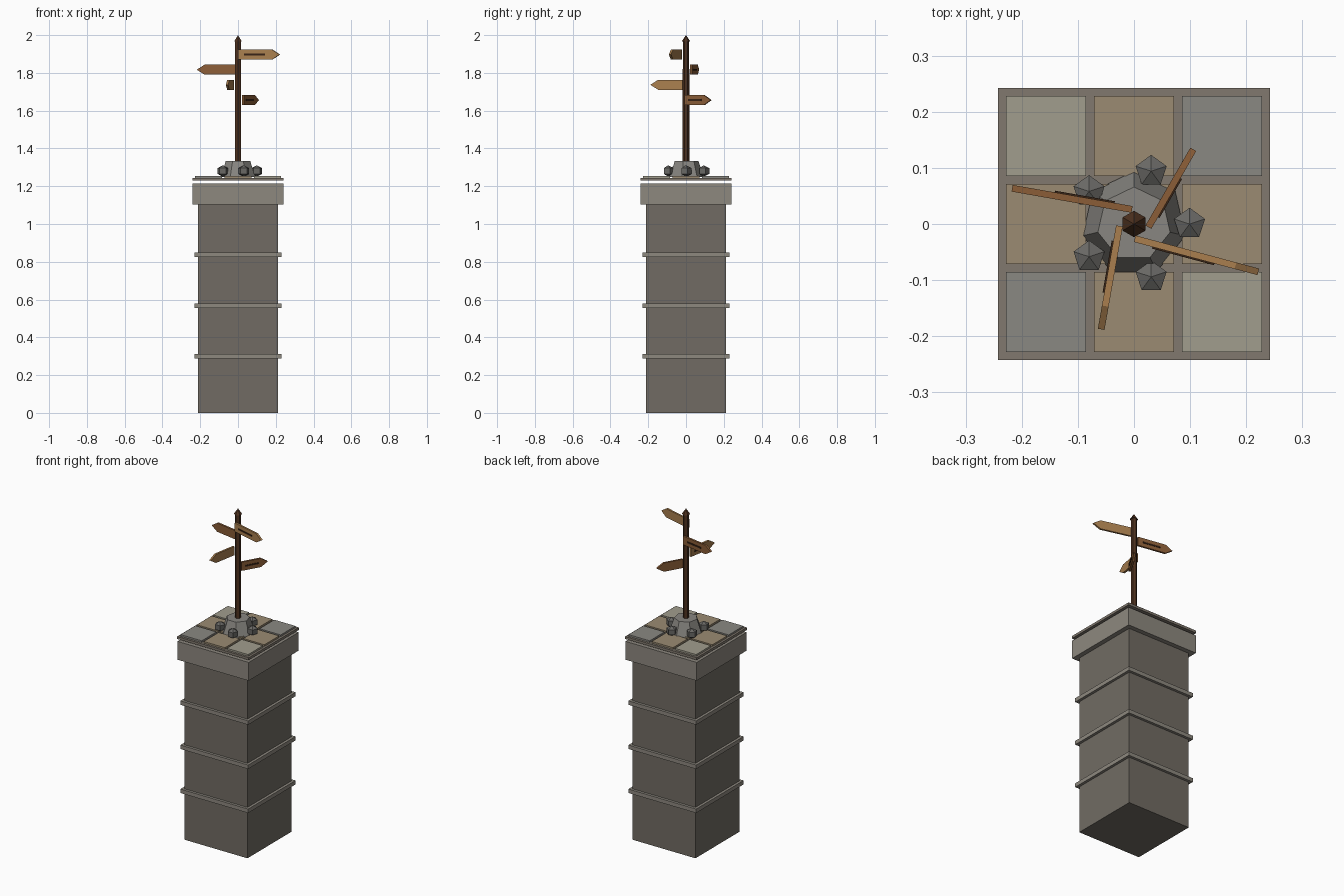
import bpy, bmesh
from math import radians, cos, sin, pi
from mathutils import Matrix

if "Cube" in bpy.data.objects:
    bpy.data.objects.remove(bpy.data.objects["Cube"])

def material(name, r, g, b):
    m = bpy.data.materials.new(name)
    m.diffuse_color = tuple((c / 255) ** 2.2 for c in (r, g, b)) + (1,)
    m.use_nodes = True
    m.node_tree.nodes["Principled BSDF"].inputs["Base Color"].default_value = m.diffuse_color
    return m

STONE = material("dark_stone", 112, 107, 99)
TRIM = material("trim_stone", 140, 135, 126)
GROUT = material("grout", 128, 120, 110)
LIGHT = material("light_tile", 160, 156, 140)
TAN = material("tan_tile", 153, 138, 114)
GREY = material("grey_tile", 137, 135, 129)
MOUND = material("mound_stone", 135, 133, 128)
ROCK = material("rock_stone", 105, 104, 101)
POLE = material("dark_wood", 78, 52, 36)
PALE = material("pale_wood", 168, 126, 80)
BROWN = material("brown_wood", 138, 94, 58)
GROOVE = material("groove", 58, 40, 28)

def finish(name, bm, mat, matrix=Matrix()):
    bmesh.ops.recalc_face_normals(bm, faces=bm.faces)
    me = bpy.data.meshes.new(name)
    bm.to_mesh(me)
    bm.free()
    me.materials.append(mat)
    ob = bpy.data.objects.new(name, me)
    ob.matrix_world = matrix
    bpy.context.collection.objects.link(ob)
    return ob

def box(name, center, size, mat, matrix=Matrix()):
    bm = bmesh.new()
    bmesh.ops.create_cube(bm, size=1, matrix=Matrix.Translation(center) @ Matrix.Diagonal((*size, 1)))
    return finish(name, bm, mat, matrix)

def lathe(name, profile, sides, mat, x=0, y=0):
    """Faceted stack of (radius, z) rings, first vertex towards +y; radius 0 makes a point."""
    bm = bmesh.new()
    rings = []
    for r, z in profile:
        n = sides if r else 1
        rings.append([bm.verts.new((x + r * cos(pi / 2 + 2 * pi * i / sides),
                                    y + r * sin(pi / 2 + 2 * pi * i / sides), z)) for i in range(n)])
    for a, b in zip(rings, rings[1:]):
        for i in range(sides):
            j = (i + 1) % sides
            quad = [a[i % len(a)], a[j % len(a)], b[j % len(b)], b[i % len(b)]]
            bm.faces.new(list(dict.fromkeys(quad)))
    for ring in (rings[0], rings[-1]):
        if len(ring) > 1:
            bm.faces.new(ring)
    return finish(name, bm, mat)

# Pillar with bands and cap
box("pillar", (0, 0, 0.555), (0.426, 0.426, 1.11), STONE)
for i, z in enumerate((0.299, 0.568, 0.838)):
    box(f"pillar_band_{i + 1}", (0, 0, z), (0.458, 0.458, 0.024), TRIM)
box("pillar_cap", (0, 0, 1.159), (0.482, 0.482, 0.112), TRIM)

# Paved slab
box("paving_slab", (0, 0, 1.237), (0.484, 0.484, 0.015), GROUT)
layout = [[GREY, TAN, LIGHT], [TAN, TAN, TAN], [LIGHT, TAN, GREY]]
for row in range(3):
    for col in range(3):
        box(f"tile_{row}_{col}", ((col - 1) * 0.157, (row - 1) * 0.157, 1.248),
            (0.143, 0.143, 0.014), layout[row][col])

# Stone mound and the ring of rocks
lathe("base_mound", [(0.094, 1.25), (0.066, 1.334)], 7, MOUND)
for i in range(5):
    a = 2 * pi * i / 5
    lathe(f"rock_{i + 1}", [(0, 1.251), (0.029, 1.265), (0.029, 1.296), (0, 1.311)], 5, ROCK,
          0.099 * cos(a), 0.099 * sin(a))

# Pole and pointed finial
lathe("pole", [(0.018, 1.25), (0.017, 1.97)], 6, POLE)
lathe("finial", [(0.0235, 1.966), (0, 2.0)], 6, POLE)

# Arrow boards, each hung on the clockwise side of the pole
H, T, TIP, START, OFFSET = 0.0265, 0.012, 0.042, 0.008, -0.025
boards = [(-15, 1.897, 0.228, PALE), (170, 1.817, 0.217, BROWN),
          (260, 1.737, 0.187, PALE), (60, 1.656, 0.160, BROWN)]
for i, (angle, z, length, mat) in enumerate(boards):
    place = Matrix.Translation((0, 0, z)) @ Matrix.Rotation(radians(angle), 4, 'Z')
    end = START + length
    outline = [(START, -H), (end - TIP, -H), (end, 0), (end - TIP, H), (START, H)]
    bm = bmesh.new()
    face = bm.faces.new([bm.verts.new((x, OFFSET - T / 2, h)) for x, h in outline])
    ext = bmesh.ops.extrude_face_region(bm, geom=[face])
    bmesh.ops.translate(bm, vec=(0, T, 0),
                        verts=[v for v in ext["geom"] if isinstance(v, bmesh.types.BMVert)])
    finish(f"arrow_board_{i + 1}", bm, mat, place)
    box(f"board_groove_{i + 1}", (START + 0.4 * length, OFFSET - T / 2 - 0.001, 0),
        (0.5 * length, 0.004, 0.009), GROOVE, place)
